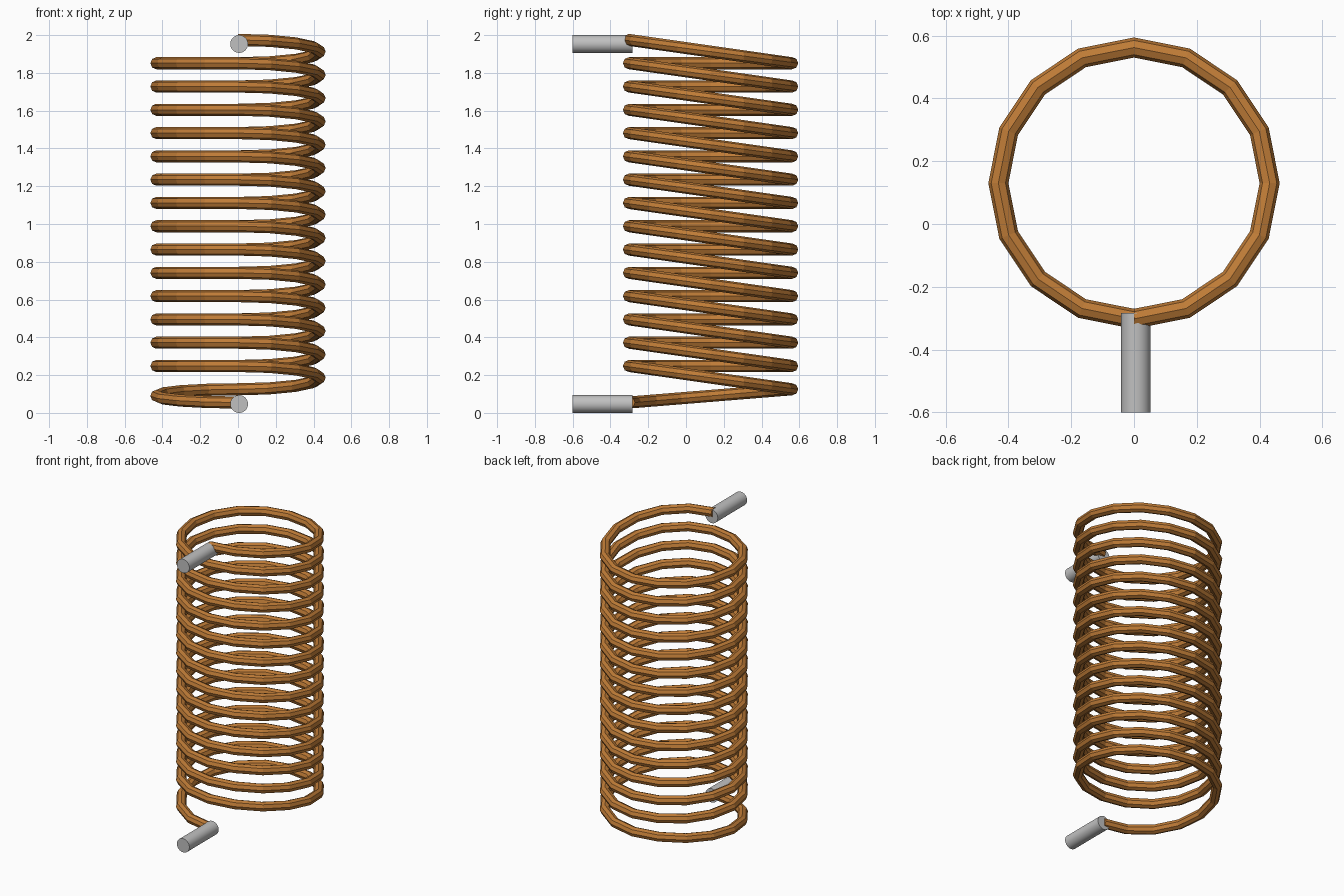
import bpy
import bmesh
from math import pi, sin, cos
from mathutils import Vector

cube = bpy.data.objects.get("Cube")
if cube:
    bpy.data.objects.remove(cube, do_unlink=True)


def material(name, rgb):
    mat = bpy.data.materials.new(name)
    mat.use_nodes = True
    mat.diffuse_color = (*rgb, 1)
    mat.node_tree.nodes["Principled BSDF"].inputs["Base Color"].default_value = (*rgb, 1)
    return mat


copper = material("copper", (0.52, 0.2, 0.038))
steel = material("light grey metal", (0.53, 0.53, 0.53))

COIL_RADIUS, WIRE_RADIUS = 0.432, 0.032
CENTRE_Y = 0.13
HALF_STEPS, WIRE_SIDES = 8, 8
TURNS, PITCH = 15, 0.1233
BOTTOM_Z, FIRST_BACK_Z = 0.055, 0.125

# Heights at each half turn: level on the right side, sloping on the left side
heights = [BOTTOM_Z]
for turn in range(TURNS):
    z = FIRST_BACK_Z + turn * PITCH
    heights += [z, z + PITCH]

# Coil wire: an octagonal section swept along the half turns
bm = bmesh.new()
rings = []
total = (len(heights) - 1) * HALF_STEPS
for i in range(total + 1):
    half = min(i // HALF_STEPS, len(heights) - 2)
    local = (i - half * HALF_STEPS) * pi / HALF_STEPS
    blend = (1 - cos(local)) / 2
    z = heights[half] * (1 - blend) + heights[half + 1] * blend
    angle = -pi / 2 - i * pi / HALF_STEPS
    outward = Vector((cos(angle), sin(angle), 0))
    centre = outward * COIL_RADIUS + Vector((0, CENTRE_Y, z))
    ring = []
    for k in range(WIRE_SIDES):
        t = 2 * pi * k / WIRE_SIDES
        offset = outward * cos(t) + Vector((0, 0, sin(t)))
        ring.append(bm.verts.new(centre + offset * WIRE_RADIUS))
    rings.append(ring)
for a, b in zip(rings, rings[1:]):
    for k in range(WIRE_SIDES):
        n = (k + 1) % WIRE_SIDES
        bm.faces.new((a[k], a[n], b[n], b[k]))
bm.faces.new(rings[0])
bm.faces.new(rings[-1])
bmesh.ops.recalc_face_normals(bm, faces=bm.faces)
mesh = bpy.data.meshes.new("coil_wire")
bm.to_mesh(mesh)
bm.free()
mesh.materials.append(copper)
coil = bpy.data.objects.new("coil_wire", mesh)
bpy.context.collection.objects.link(coil)

# Terminals: round pins pointing forward at both ends of the wire
for name, z in (("bottom_terminal", 0.047), ("top_terminal", 1.953)):
    bpy.ops.mesh.primitive_cylinder_add(
        vertices=32, radius=0.047, depth=0.316,
        location=(0.006, -0.442, z), rotation=(pi / 2, 0, 0))
    pin = bpy.context.object
    pin.name = name
    pin.data.materials.append(steel)
    bpy.ops.object.shade_smooth_by_angle()
